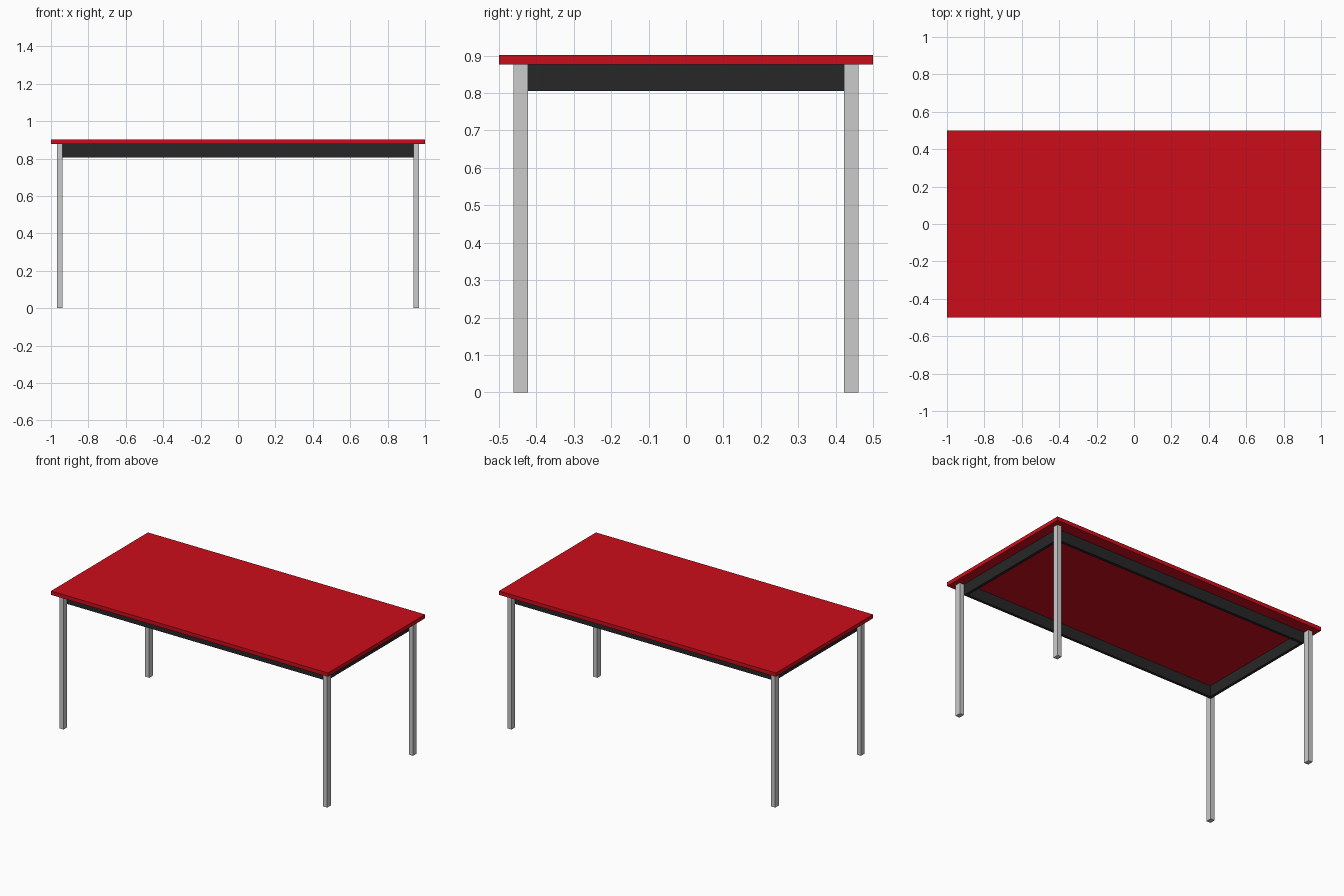
import bpy

if "Cube" in bpy.data.objects:
    bpy.data.objects.remove(bpy.data.objects["Cube"])

TOP_Z, UNDER_Z, APRON_Z = 0.902, 0.877, 0.805
IN_X, IN_Y = 0.937, 0.423      # inner leg corner = outer face of apron frame
OUT_X, OUT_Y = 0.967, 0.461    # outer leg corner
THICK = 0.018


def material(name, color):
    mat = bpy.data.materials.new(name)
    mat.diffuse_color = color
    mat.use_nodes = True
    mat.node_tree.nodes["Principled BSDF"].inputs["Base Color"].default_value = mat.diffuse_color
    return mat


def box(name, low, high, mat=None):
    centre = [(a + b) / 2 for a, b in zip(low, high)]
    bpy.ops.mesh.primitive_cube_add(size=1, location=centre)
    obj = bpy.context.object
    obj.name = name
    obj.scale = [abs(b - a) for a, b in zip(low, high)]
    bpy.ops.object.transform_apply(location=False, rotation=False, scale=True)
    if mat:
        obj.data.materials.append(mat)
    return obj


red = material("red_laminate", (0.6, 0.004, 0.01, 1))
black = material("black_paint", (0.02, 0.02, 0.02, 1))

# Table top
box("table_top", (-1, -0.5, UNDER_Z), (1, 0.5, TOP_Z), red)

# Apron frame sitting inside the four legs
for side, s in (("front", -1), ("back", 1)):
    box(side + "_apron", (-IN_X, s * (IN_Y - THICK), APRON_Z),
        (IN_X, s * IN_Y, UNDER_Z), black)
for side, s in (("left", -1), ("right", 1)):
    box(side + "_apron", (s * (IN_X - THICK), -IN_Y + THICK, APRON_Z),
        (s * IN_X, IN_Y - THICK, UNDER_Z), black)

# Legs at the outer corners of the frame
for row, sy in (("front", -1), ("back", 1)):
    for side, sx in (("left", -1), ("right", 1)):
        box(f"{row}_{side}_leg", (sx * IN_X, sy * IN_Y, 0),
            (sx * OUT_X, sy * OUT_Y, UNDER_Z))
